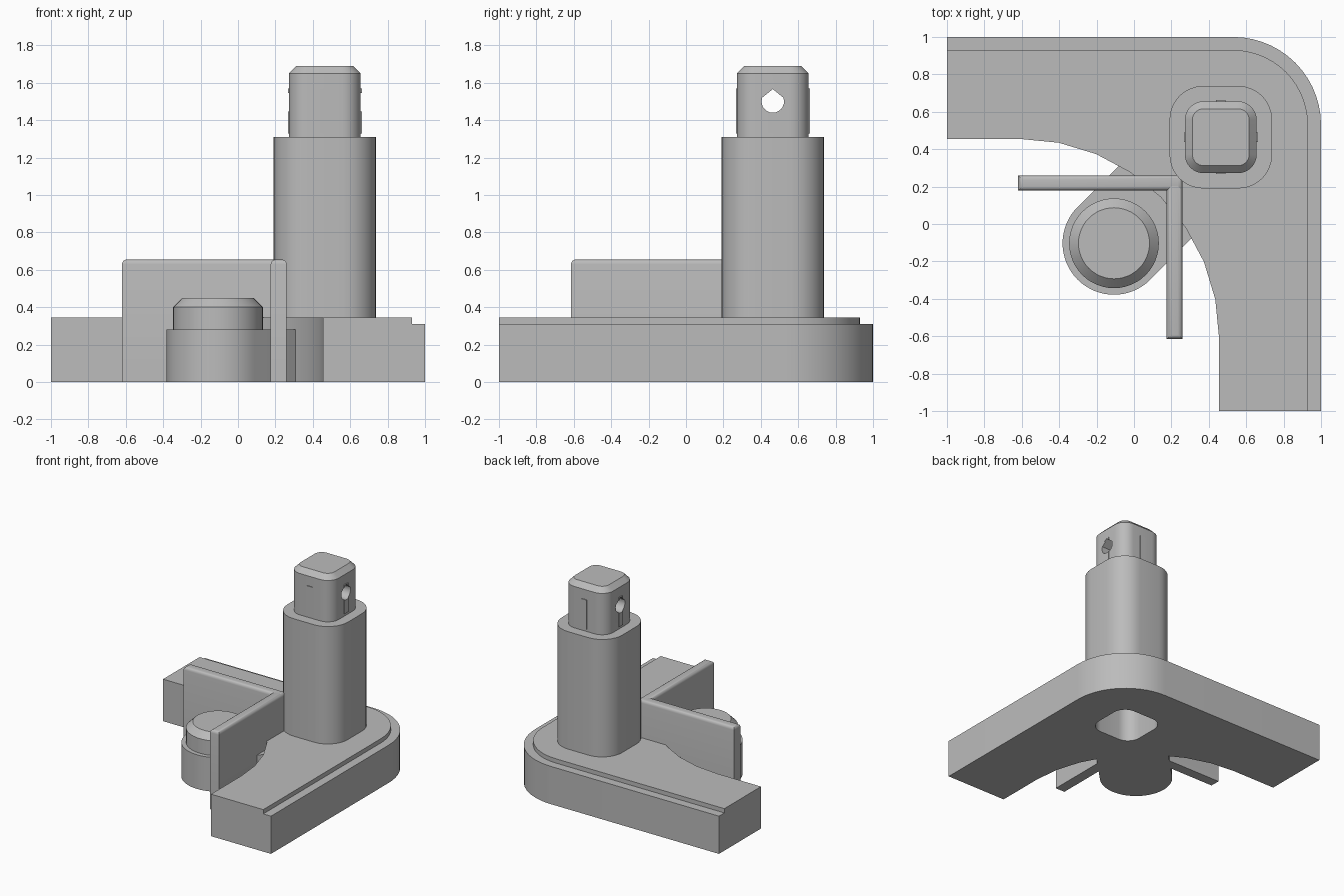
import bpy, bmesh, math
from mathutils import Vector

cube = bpy.data.objects.get("Cube")
if cube:
    bpy.data.objects.remove(cube)

grey = bpy.data.materials.new("plain grey")
grey.use_nodes = True
COLOUR = (0.5, 0.5, 0.5, 1)
grey.diffuse_color = COLOUR
grey.node_tree.nodes["Principled BSDF"].inputs["Base Color"].default_value = COLOUR


def arc(cx, cy, r, start, end, n):
    """Points on an arc, angles in degrees."""
    angles = [math.radians(start + (end - start) * i / n) for i in range(n + 1)]
    return [(cx + r * math.cos(a), cy + r * math.sin(a)) for a in angles]


def rounded_square(c, half, r):
    pts = []
    for k, (sx, sy) in enumerate([(1, 1), (-1, 1), (-1, -1), (1, -1)]):
        pts += arc(c + sx * (half - r), c + sy * (half - r), r, 90 * k, 90 * k + 90, 8)
    return pts


def loft(name, rings):
    """Closed solid through (outline, height) rings of equal point count."""
    bm = bmesh.new()
    loops = [[bm.verts.new((x, y, z)) for x, y in pts] for pts, z in rings]
    n = len(loops[0])
    for a, b in zip(loops, loops[1:]):
        for i in range(n):
            j = (i + 1) % n
            bm.faces.new((a[i], a[j], b[j], b[i]))
    bm.faces.new(loops[0][::-1])
    bm.faces.new(loops[-1])
    bmesh.ops.remove_doubles(bm, verts=bm.verts, dist=1e-5)
    bmesh.ops.recalc_face_normals(bm, faces=bm.faces)
    return finish(name, bm)


def box(name, lo, hi, top_bevel=0):
    bm = bmesh.new()
    bmesh.ops.create_cube(bm, size=1)
    for v in bm.verts:
        v.co = Vector([l + (c + 0.5) * (h - l) for l, h, c in zip(lo, hi, v.co)])
    if top_bevel:
        edges = [e for e in bm.edges if all(v.co.z > hi[2] - 0.001 for v in e.verts)]
        bmesh.ops.bevel(bm, geom=edges, offset=top_bevel, segments=4,
                        profile=0.5, affect='EDGES')
    return finish(name, bm)


def finish(name, bm):
    mesh = bpy.data.meshes.new(name)
    bm.to_mesh(mesh)
    bm.free()
    mesh.materials.append(grey)
    ob = bpy.data.objects.new(name, mesh)
    bpy.context.collection.objects.link(ob)
    return ob


def activate(ob):
    bpy.ops.object.select_all(action='DESELECT')
    ob.select_set(True)
    bpy.context.view_layer.objects.active = ob


def cut(ob, cutter):
    mod = ob.modifiers.new("cut", 'BOOLEAN')
    mod.operation = 'DIFFERENCE'
    mod.solver = 'EXACT'
    mod.object = cutter
    activate(ob)
    bpy.ops.object.modifier_apply(modifier=mod.name)


# Corner base with a rounded outer corner, a concave inner side and a stepped rim
def base_outline(inset):
    edge, r = 1 - inset, 0.47 - inset
    return ([(-1, 0.455), (-1, edge)]
            + arc(0.53, 0.53, r, 90, 0, 14)
            + [(edge, -1), (0.455, -1)]
            + arc(-0.61, -0.61, 1.065, 0, 90, 8))


full, inner = base_outline(0), base_outline(0.07)
base = loft("corner_base", [(full, 0), (full, 0.31), (inner, 0.31), (inner, 0.345)])

# Post with a chamfered plug on top
C = 0.464
body = rounded_square(C, 0.274, 0.18)
post = loft("post", [(body, 0.3), (body, 1.31)])
plug_side = rounded_square(C, 0.192, 0.1)
plug_top = rounded_square(C, 0.152, 0.06)
plug = loft("post_plug", [(plug_side, 1.29), (plug_side, 1.65), (plug_top, 1.69)])

# Raised grip ribs on the four plug sides
ribs = [box("plug_ribs_x", (C - 0.198, C - 0.025, 1.33), (C + 0.198, C + 0.025, 1.57)),
        box("plug_ribs_y", (C - 0.025, C - 0.198, 1.33), (C + 0.025, C + 0.198, 1.57))]

# Socket under the base that takes another plug
socket_outline = rounded_square(C, 0.2, 0.11)
socket = loft("socket_cutter", [(socket_outline, -0.1), (socket_outline, 0.42)])
for ob in (base, post):
    cut(ob, socket)

# Teardrop pin hole across the plug
drop = arc(0, 0, 0.06, 160, 380, 14) + [(0, 0.066)]
pin = loft("pin_cutter", [(drop, -0.5), (drop, 0.5)])
for v in pin.data.vertices:
    y, z, x = v.co
    v.co = (C + x, C + y, 1.5 + z)
for ob in [plug] + ribs:
    cut(ob, pin)
for cutter in (socket, pin):
    bpy.data.objects.remove(cutter)

# Two upright guide plates meeting at the inner corner
back_plate = box("back_guide_plate", (-0.62, 0.178, 0), (0.26, 0.26, 0.655), 0.025)
side_plate = box("side_guide_plate", (0.175, -0.615, 0), (0.26, 0.26, 0.655), 0.025)

# Round foot joined to the base by a diagonal web
FX, FY, R = -0.107, -0.103, 0.275
reach = 0.36 * math.sqrt(0.5)
side = R * math.sqrt(0.5)
foot_outline = arc(FX, FY, R, 135, 315, 32) + [
    (FX + side + reach, FY - side + reach), (FX - side + reach, FY + side + reach)]
foot = loft("foot_and_web", [(foot_outline, 0), (foot_outline, 0.28)])


def disc(r):
    return arc(FX, FY, r, 0, 360, 48)[:-1]


knob = loft("foot_stud", [(disc(0.24), 0.27), (disc(0.24), 0.4), (disc(0.19), 0.45)])

for ob in (base, post, plug, foot, knob, back_plate, side_plate):
    activate(ob)
    bpy.ops.object.shade_smooth_by_angle(angle=math.radians(30))
